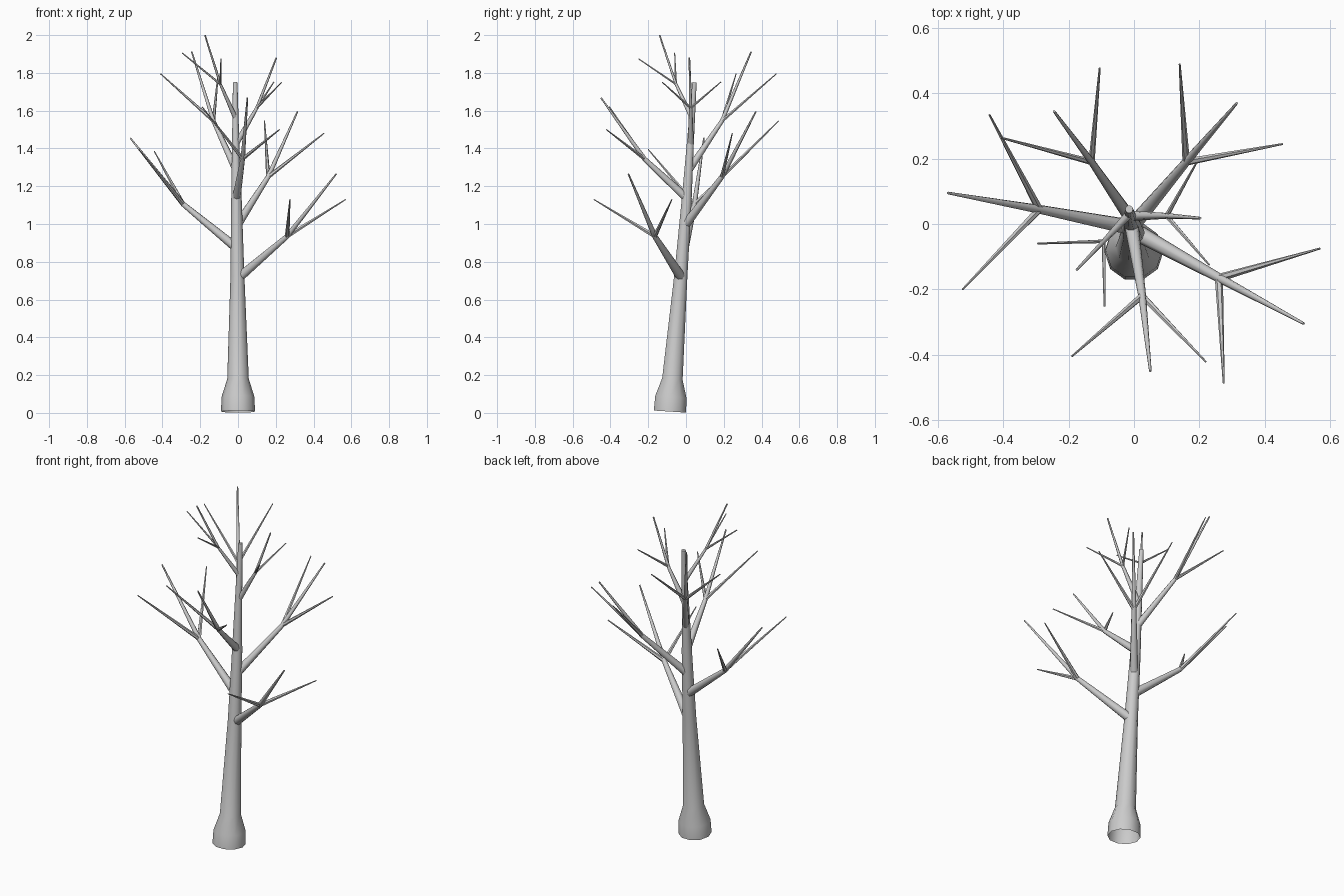
import bpy
import bmesh
from math import cos, sin, tau
from mathutils import Vector

cube = bpy.data.objects.get("Cube")
if cube:
    bpy.data.objects.remove(cube)

bark = bpy.data.materials.new("grey bark")
bark.use_nodes = True
bark.diffuse_color = (0.6, 0.6, 0.6, 1)
bark.node_tree.nodes["Principled BSDF"].inputs["Base Color"].default_value = (0.6, 0.6, 0.6, 1)


def add_tube(bm, points, radii, sides):
    """Tapered tube along a path: open at the start, capped at the end."""
    points = [Vector(p) for p in points]
    rings = []
    for i, (point, radius) in enumerate(zip(points, radii)):
        axis = (points[min(i + 1, len(points) - 1)] - points[max(i - 1, 0)]).normalized()
        u = Vector((1, 0, 0))
        if abs(axis.x) > 0.8:
            u = Vector((0, 1, 0))
        u = (u - axis * u.dot(axis)).normalized()
        v = axis.cross(u)
        rings.append([bm.verts.new(point + radius * (u * cos(tau * k / sides) + v * sin(tau * k / sides)))
                      for k in range(sides)])
    for low, high in zip(rings, rings[1:]):
        for k in range(sides):
            n = (k + 1) % sides
            bm.faces.new((low[k], low[n], high[n], high[k]))
    bm.faces.new(rings[-1])


def finish(name, bm):
    mesh = bpy.data.meshes.new(name)
    bm.to_mesh(mesh)
    bm.free()
    mesh.materials.append(bark)
    obj = bpy.data.objects.new(name, mesh)
    bpy.context.collection.objects.link(obj)
    bpy.ops.object.select_all(action='DESELECT')
    obj.select_set(True)
    bpy.context.view_layer.objects.active = obj
    bpy.ops.object.shade_smooth_by_angle(angle=0.9)


# Leaning trunk with a flared foot
trunk = bmesh.new()
add_tube(trunk,
         [(0, -0.085, 0.007), (0, -0.08, 0.085), (0, -0.072, 0.18), (-0.003, -0.028, 0.72),
          (-0.008, 0.003, 1.12), (-0.012, 0.021, 1.4), (-0.015, 0.045, 1.75)],
         [0.09, 0.087, 0.057, 0.037, 0.028, 0.02, 0.012], 10)
finish("trunk", trunk)

# Each limb: base, fork, main tip, two side-shoot tips, base radius
limbs = {
    "low_front_left_limb": ((0.015, -0.03, 0.725), (0.26, -0.165, 0.935), (0.52, -0.305, 1.265),
                            (0.57, -0.075, 1.13), (0.275, -0.488, 1.13), 0.026),
    "low_right_limb": ((-0.01, -0.01, 0.875), (-0.29, 0.045, 1.105), (-0.57, 0.095, 1.455),
                       (-0.443, 0.335, 1.385), (-0.525, -0.2, 1.395), 0.025),
    "back_left_limb": ((0, 0, 1.0), (0.16, 0.19, 1.25), (0.315, 0.37, 1.595),
                       (0.14, 0.49, 1.545), (0.455, 0.245, 1.48), 0.024),
    "front_limb": ((-0.008, 0, 1.14), (0.025, -0.22, 1.345), (0.05, -0.45, 1.668),
                   (-0.19, -0.405, 1.62), (0.22, -0.422, 1.5), 0.022),
    "back_right_limb": ((-0.01, 0.015, 1.285), (-0.13, 0.19, 1.545), (-0.245, 0.345, 1.912),
                        (-0.41, 0.265, 1.795), (-0.105, 0.478, 1.795), 0.02),
    "upper_left_limb": ((-0.012, 0.025, 1.42), (0.1, 0.025, 1.615), (0.203, 0.018, 1.88),
                        (0.23, -0.125, 1.75), (0.19, 0.185, 1.752), 0.016),
    "top_right_limb": ((-0.013, 0.032, 1.56), (-0.093, -0.053, 1.74), (-0.175, -0.14, 2.0),
                       (-0.295, -0.06, 1.905), (-0.09, -0.252, 1.875), 0.013),
}
for name, (base, fork, tip, shoot_a, shoot_b, radius) in limbs.items():
    bm = bmesh.new()
    add_tube(bm, (base, fork, tip), (radius, radius * 0.55, 0.004), 8)
    for shoot in (shoot_a, shoot_b):
        add_tube(bm, (fork, shoot), (radius * 0.48, 0.003), 6)
    finish(name, bm)
